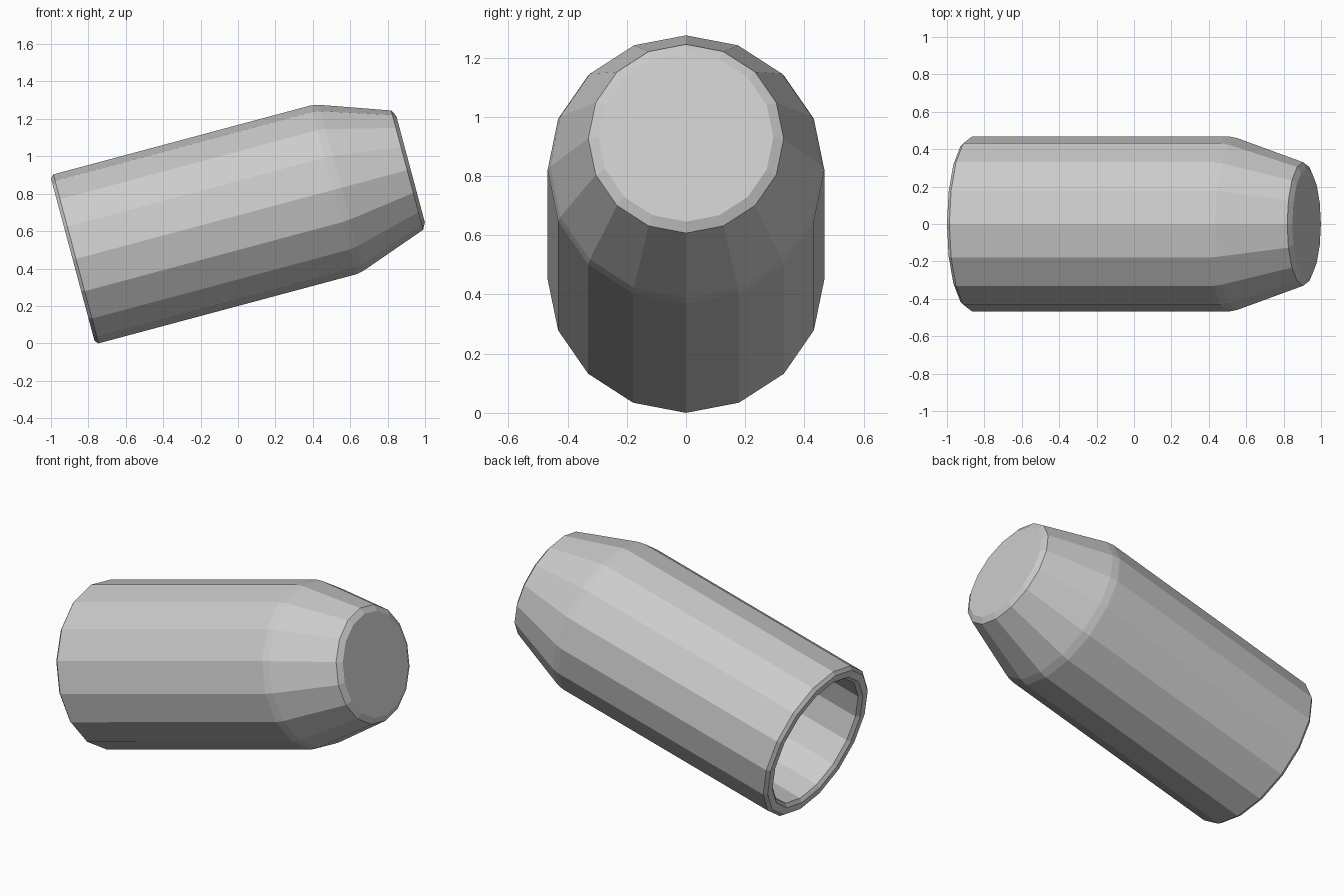
import bpy, bmesh, math
from mathutils import Matrix

if "Cube" in bpy.data.objects:
    bpy.data.objects.remove(bpy.data.objects["Cube"])

SIDES = 16
TILT = math.radians(15)

# Profile as (distance along axis, radius): outside from the open rim to the nose
OUTER = [(0.0, 0.45), (0.018, 0.4675), (1.443, 0.4675), (1.487, 0.459),
         (1.851, 0.33), (1.87, 0.295)]
# Inside from the open rim to the closed end
INNER = [(0.0, 0.407), (0.018, 0.387), (1.43, 0.387), (1.78, 0.265)]


def ring(bm, t, r):
    step = 2 * math.pi / SIDES
    return [bm.verts.new((t, r * math.sin(i * step), r * math.cos(i * step)))
            for i in range(SIDES)]


def bridge(bm, a, b):
    for i in range(SIDES):
        j = (i + 1) % SIDES
        bm.faces.new((a[i], a[j], b[j], b[i]))


# Hollow tapered barrel, closed at the nose
bm = bmesh.new()
rings = [ring(bm, t, r) for t, r in INNER[::-1] + OUTER]
for a, b in zip(rings, rings[1:]):
    bridge(bm, a, b)
bm.faces.new(rings[0])
bm.faces.new(rings[-1])
bmesh.ops.recalc_face_normals(bm, faces=bm.faces)

# Tip the axis up and rest the rim on the ground
bm.transform(Matrix.Translation((-0.8835, 0, 0.447)) @ Matrix.Rotation(-TILT, 4, 'Y'))
mesh = bpy.data.meshes.new("barrel")
bm.to_mesh(mesh)
bm.free()
bpy.context.collection.objects.link(bpy.data.objects.new("barrel", mesh))
